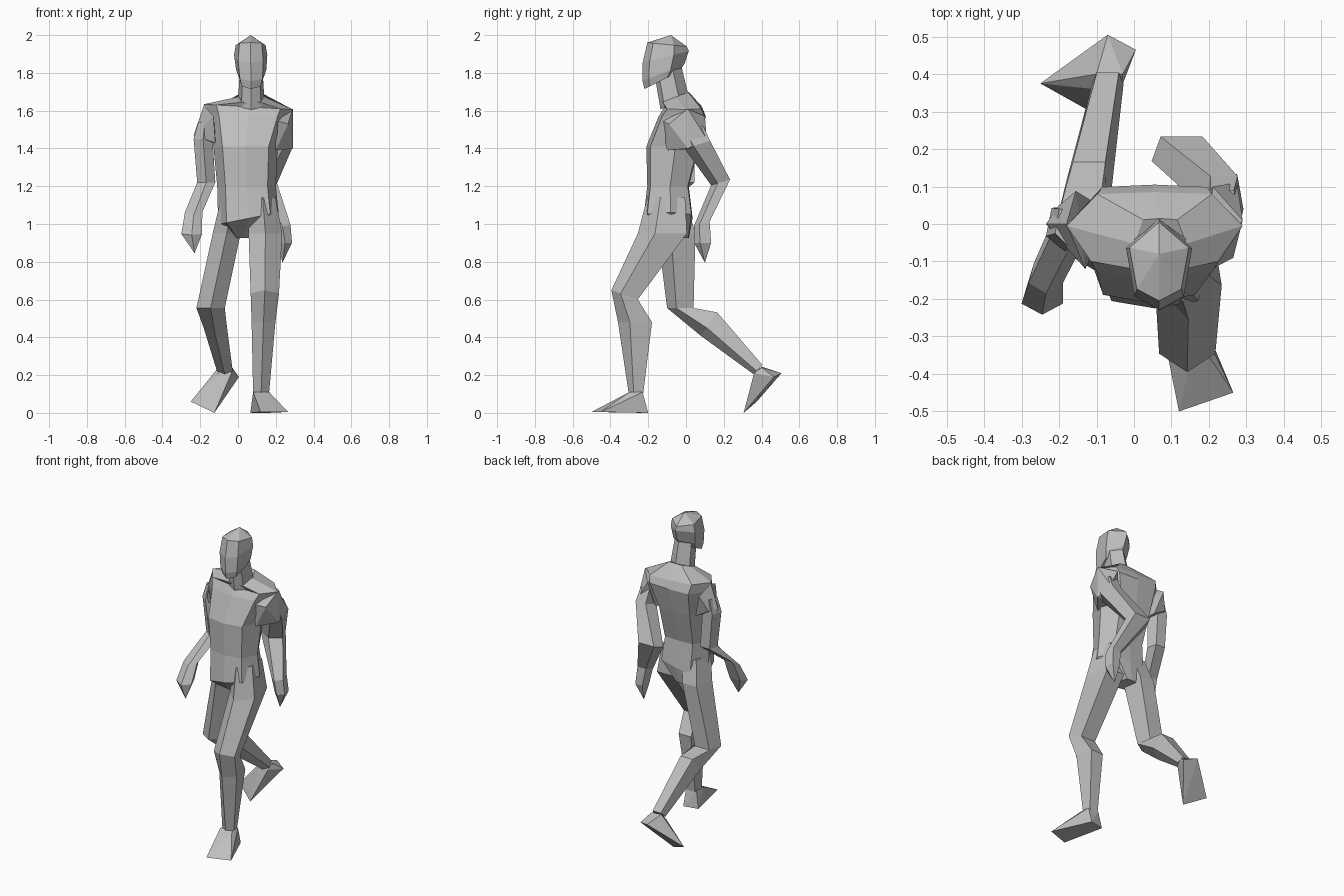
import bpy, bmesh
from mathutils import Vector

default = bpy.data.objects.get("Cube")
if default:
    bpy.data.objects.remove(default, do_unlink=True)

grey = bpy.data.materials.new("plain grey")
grey.use_nodes = True
grey.diffuse_color = (.52, .52, .52, 1)
grey.node_tree.nodes["Principled BSDF"].inputs["Base Color"].default_value = grey.diffuse_color

# Unit cross-sections, listed from the front around the model
LIMB = [(0, -1), (1, -.3), (.7, 1), (-.7, 1), (-1, -.3)]
TRUNK = [(0, -1), (.72, -.85), (1, .1), (.65, .95), (0, 1), (-.65, .95), (-1, .1), (-.72, -.85)]
SKULL = [(0, -1), (.75, -.7), (1, .35), (0, 1), (-1, .35), (-.75, -.7)]


def finish(name, bm):
    """Turn a bmesh into a flat-shaded grey object."""
    bmesh.ops.recalc_face_normals(bm, faces=bm.faces)
    mesh = bpy.data.meshes.new(name)
    bm.to_mesh(mesh)
    bm.free()
    mesh.materials.append(grey)
    obj = bpy.data.objects.new(name, mesh)
    bpy.context.collection.objects.link(obj)
    return obj


def ring(bm, shape, x, y, z, half_width, half_depth, pitch=0, roll=0):
    """One cross-section; pitch and roll slope it along y and x."""
    verts = []
    for u, v in shape:
        dx, dy = u * half_width, v * half_depth
        verts.append(bm.verts.new((x + dx, y + dy, z + pitch * dy + roll * dx)))
    return verts


def loft(name, shape, sections, tip=None):
    """Skin a stack of cross-sections, ending in a cap or a pointed tip."""
    bm = bmesh.new()
    rings = [ring(bm, shape, *section) for section in sections]
    count = len(shape)
    for low, high in zip(rings, rings[1:]):
        for i in range(count):
            j = (i + 1) % count
            bm.faces.new((low[i], low[j], high[j], high[i]))
    bm.faces.new(rings[0])
    if tip:
        point = bm.verts.new(tip)
        for i in range(count):
            bm.faces.new((rings[-1][i], rings[-1][(i + 1) % count], point))
    else:
        bm.faces.new(rings[-1])
    return finish(name, bm)


def wedge(name, points):
    """Convex block around a handful of corner points."""
    bm = bmesh.new()
    for point in points:
        bm.verts.new(Vector(point))
    result = bmesh.ops.convex_hull(bm, input=bm.verts)
    loose = [g for g in result["geom_interior"] if isinstance(g, bmesh.types.BMVert)]
    bmesh.ops.delete(bm, geom=loose, context="VERTS")
    return finish(name, bm)


# Torso from crotch to neck base
loft("torso", TRUNK, [
    (.03, -.045, .925, .05, .06),
    (.055, -.095, 1.03, .16, .13, 0, .2),
    (.045, -.095, 1.2, .155, .11),
    (.04, -.07, 1.41, .17, .14),
    (.055, -.02, 1.57, .215, .125),
    (.055, -.015, 1.62, .235, .1, 0, -.06),
    (.07, -.06, 1.67, .07, .075, .4),
])

# Shoulder blocks joining chest, back and upper arms
wedge("left_shoulder", [
    (.29, .01, 1.61), (.265, -.09, 1.53), (.19, -.13, 1.55), (.2, -.1, 1.39),
    (.29, .01, 1.4), (.275, .11, 1.45), (.21, .1, 1.57), (.18, .05, 1.4),
])
wedge("right_shoulder", [
    (-.18, 0, 1.63), (-.235, 0, 1.47), (-.13, -.12, 1.57), (-.12, -.1, 1.43),
    (-.18, -.06, 1.45), (-.2, .05, 1.47), (-.155, .088, 1.57), (-.11, .06, 1.42),
])

# Neck leaning forward
loft("neck", SKULL, [
    (.07, -.06, 1.64, .07, .075, .45),
    (.07, -.095, 1.81, .06, .07, .4),
])

# Head with a pointed crown
loft("head", SKULL, [
    (.07, -.13, 1.76, .065, .09, .5),
    (.07, -.12, 1.8, .08, .11, .4),
    (.067, -.107, 1.885, .088, .122, .25),
    (.067, -.1, 1.95, .079, .105, -.1),
], tip=(.067, -.08, 2))

# Left arm and hand, swung back with a bent elbow
loft("left_arm", LIMB, [
    (.235, .01, 1.52, .045, .08),
    (.24, .06, 1.42, .052, .068, .3),
    (.127, .183, 1.22, .08, .05, .3),
    (.235, .083, 1.0, .043, .042, .3),
    (.25, .088, .9, .036, .045),
], tip=(.235, .1, .795))

# Right arm and hand, swung forward
loft("right_arm", LIMB, [
    (-.175, -.01, 1.54, .035, .05),
    (-.185, -.015, 1.45, .05, .058),
    (-.168, -.005, 1.22, .048, .05),
    (-.235, -.145, 1.07, .046, .04, .6),
    (-.245, -.2, .95, .055, .042, .2),
], tip=(-.23, -.215, .845))

# Left leg, stepping forward
loft("left_leg", LIMB, [
    (.13, -.105, 1.14, .068, .1),
    (.145, -.125, .95, .089, .13),
    (.142, -.325, .625, .075, .07, -.35),
    (.135, -.27, .48, .063, .09),
    (.122, -.265, .1, .042, .038),
])
wedge("left_foot", [
    (.08, -.3, .11), (.165, -.3, .11), (.085, -.23, .11), (.16, -.23, .11),
    (.12, -.5, .005), (.265, -.45, .005), (.065, -.22, 0), (.16, -.2, 0),
])

# Right leg, trailing with the heel lifted
loft("right_leg", LIMB, [
    (-.03, -.09, 1.1, .068, .095),
    (-.06, -.05, .95, .074, .1),
    (-.145, -.03, .555, .075, .07),
    (-.12, .122, .47, .062, .043, 1.45),
    (-.07, .38, .23, .042, .024, 1),
])
wedge("right_foot", [
    (-.105, .36, .205), (-.035, .36, .21), (-.1, .4, .245), (-.03, .4, .24),
    (-.07, .505, .21), (.005, .465, .19), (-.25, .375, .06), (-.125, .305, 0),
])
